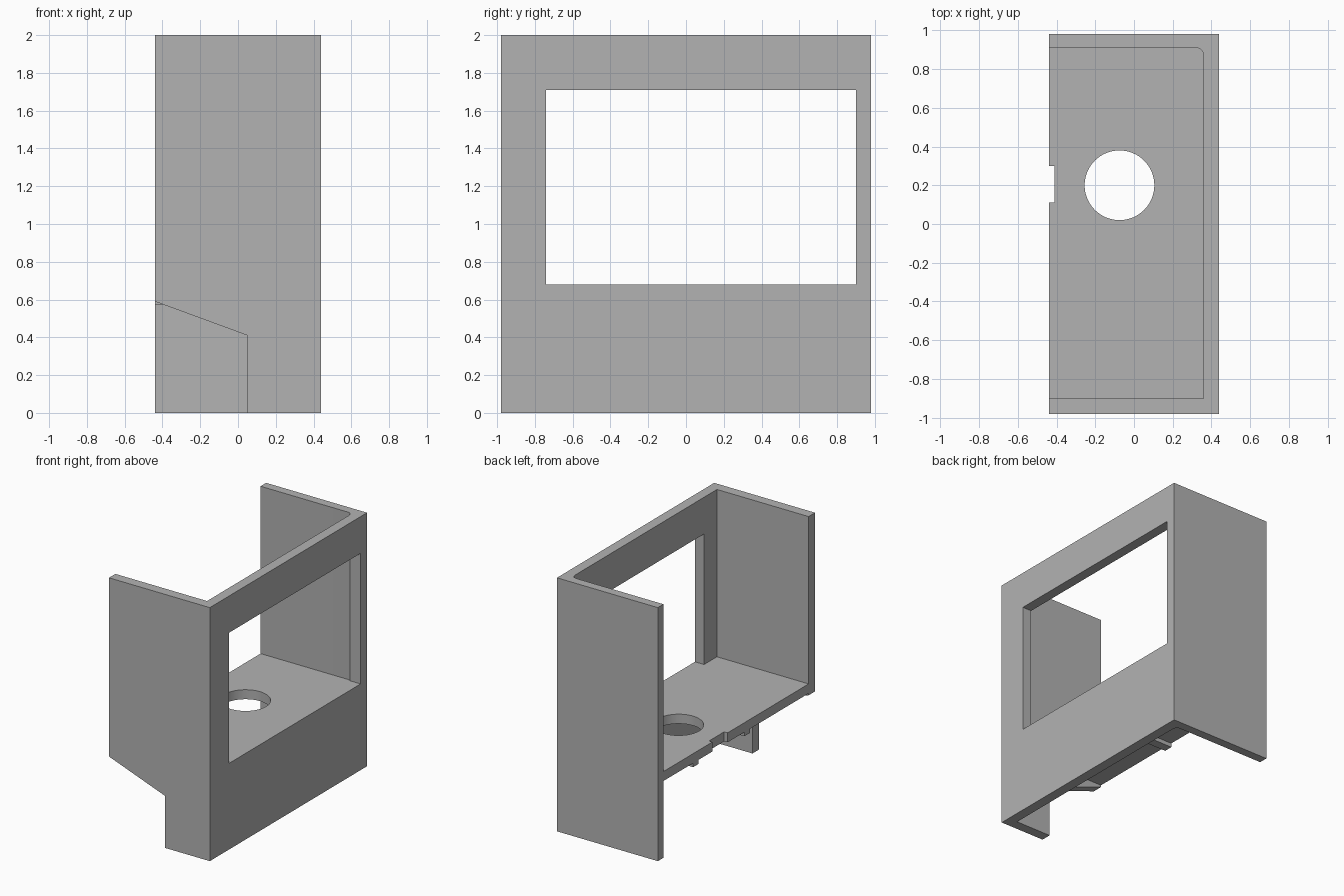
import bpy, bmesh, math
from mathutils import Vector

cube = bpy.data.objects.get("Cube")
if cube:
    bpy.data.objects.remove(cube, do_unlink=True)

grey = bpy.data.materials.new("plain_grey")
grey.use_nodes = True
colour = (0.45, 0.45, 0.45, 1)
grey.diffuse_color = colour
grey.node_tree.nodes["Principled BSDF"].inputs["Base Color"].default_value = colour

# Overall limits and inner faces of the walls
X, Y, H = 0.44, 0.98, 2.0
IN_X, IN_FRONT, IN_BACK = 0.36, -0.90, 0.91
FLOOR_TOP, FLOOR_LOW = 0.68, 0.605


def prism(name, points, direction):
    """Extrude a planar outline along a direction."""
    bm = bmesh.new()
    face = bm.faces.new([bm.verts.new(p) for p in points])
    ext = bmesh.ops.extrude_face_region(bm, geom=[face])
    verts = [g for g in ext["geom"] if isinstance(g, bmesh.types.BMVert)]
    bmesh.ops.translate(bm, verts=verts, vec=Vector(direction))
    bmesh.ops.recalc_face_normals(bm, faces=bm.faces)
    mesh = bpy.data.meshes.new(name)
    bm.to_mesh(mesh)
    bm.free()
    mesh.materials.append(grey)
    obj = bpy.data.objects.new(name, mesh)
    bpy.context.collection.objects.link(obj)
    return obj


def box(name, x0, x1, y0, y1, z0, z1):
    outline = [(x0, y0, z0), (x1, y0, z0), (x1, y1, z0), (x0, y1, z0)]
    return prism(name, outline, (0, 0, z1 - z0))


def arc(cx, cy, r, start, end, steps):
    angles = [start + (end - start) * i / steps for i in range(steps + 1)]
    return [(cx + r * math.cos(a), cy + r * math.sin(a)) for a in angles]


def cut(obj, cutter):
    cutter.hide_render = True
    mod = obj.modifiers.new("cut", 'BOOLEAN')
    mod.operation, mod.solver, mod.object = 'DIFFERENCE', 'EXACT', cutter
    bpy.context.view_layer.objects.active = obj
    bpy.ops.object.modifier_apply(modifier=mod.name)
    bpy.data.objects.remove(cutter, do_unlink=True)


# Three-sided shell with one rounded inner corner
R = 0.04
plan = [(-X, -Y), (X, -Y), (X, Y), (-X, Y), (-X, IN_BACK)]
plan += arc(IN_X - R, IN_BACK - R, R, math.pi / 2, 0, 8)
plan += [(IN_X, IN_FRONT), (-X, IN_FRONT)]
shell = prism("wall_shell", [(x, y, 0) for x, y in plan], (0, 0, H))

# Window opening in the long wall
cut(shell, box("window_cutter", 0.2, 0.6, -0.74, 0.90, FLOOR_TOP, 1.71))

# Sloped corner removed from the front wall
slope = [(-0.6, -0.1), (0.05, -0.1), (0.05, 0.41), (-X, 0.59), (-0.6, 0.649)]
cut(shell, prism("corner_cutter", [(x, -1.2, z) for x, z in slope], (0, 0.6, 0)))

# Shelf with round hole and edge notch
shelf = box("shelf", -X, IN_X, IN_FRONT, IN_BACK, FLOOR_LOW, FLOOR_TOP)
circle = arc(-0.075, 0.2, 0.18, 0, 2 * math.pi, 64)[:-1]
cut(shelf, prism("hole_cutter", [(x, y, 0.5) for x, y in circle], (0, 0, 0.3)))
cut(shelf, box("notch_cutter", -0.6, -0.41, 0.11, 0.30, 0.5, 0.8))

# Ribs under the shelf on both sides of the hole
for name, y in (("front_rib", -0.135), ("back_rib", 0.505)):
    box(name, -X, IN_X, y - 0.035, y + 0.035, 0.573, FLOOR_LOW)

# Smooth only the curved corner and hole
for obj in (shell, shelf):
    bpy.ops.object.select_all(action='DESELECT')
    obj.select_set(True)
    bpy.context.view_layer.objects.active = obj
    bpy.ops.object.shade_smooth_by_angle(angle=math.radians(30))
